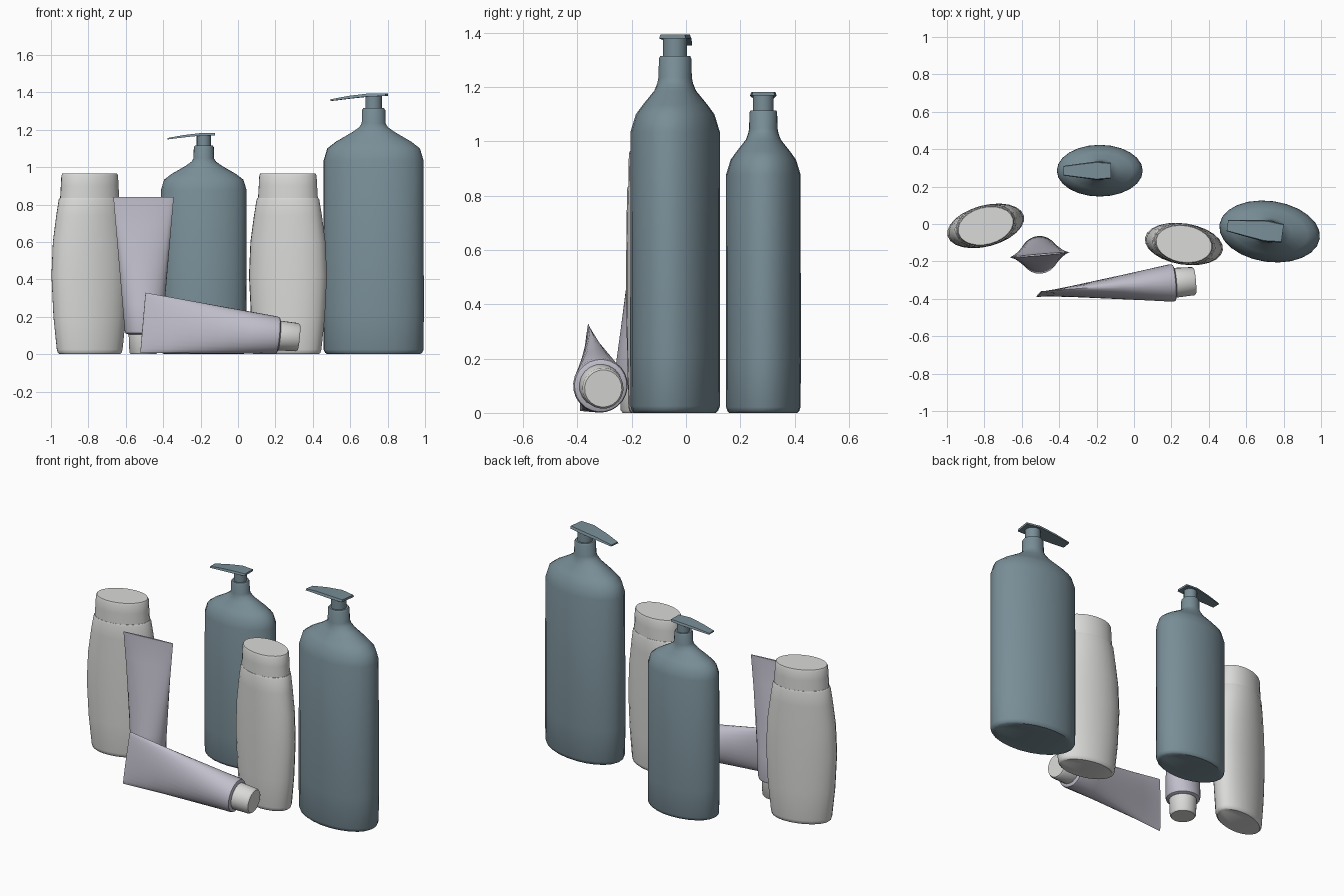
import bpy, bmesh
from math import cos, sin, pi, radians
from mathutils import Matrix, Vector

cube = bpy.data.objects.get("Cube")
if cube:
    bpy.data.objects.remove(cube, do_unlink=True)


def material(name, rgb):
    m = bpy.data.materials.new(name)
    m.use_nodes = True
    m.diffuse_color = (*rgb, 1)
    m.node_tree.nodes["Principled BSDF"].inputs["Base Color"].default_value = (*rgb, 1)
    return m


SLATE = material("slate_blue", (0.19, 0.27, 0.31))
WHITE = material("off_white", (0.70, 0.70, 0.69))
LAVENDER = material("pale_lavender", (0.53, 0.52, 0.60))


def finish(name, bm, mat, matrix):
    bmesh.ops.recalc_face_normals(bm, faces=bm.faces[:])
    mesh = bpy.data.meshes.new(name)
    bm.to_mesh(mesh)
    bm.free()
    mesh.materials.append(mat)
    ob = bpy.data.objects.new(name, mesh)
    bpy.context.collection.objects.link(ob)
    ob.matrix_world = matrix
    bpy.ops.object.select_all(action="DESELECT")
    ob.select_set(True)
    bpy.context.view_layer.objects.active = ob
    bpy.ops.object.shade_smooth_by_angle(angle=radians(40))
    return ob


def loft(name, rings, mat, matrix, sides=24):
    """Skin a stack of ellipses given as (height, half width, half depth)."""
    bm = bmesh.new()
    loops = []
    for z, a, b in rings:
        angles = [2 * pi * i / sides for i in range(sides)]
        loops.append([bm.verts.new((a * cos(t), b * sin(t), z)) for t in angles])
    for low, high in zip(loops, loops[1:]):
        for i in range(sides):
            j = (i + 1) % sides
            bm.faces.new((low[i], low[j], high[j], high[i]))
    bm.faces.new(loops[0][::-1])
    bm.faces.new(loops[-1])
    return finish(name, bm, mat, matrix)


def spout(name, mat, matrix):
    """Tapered, drooping lever: stations of (x, half width, bottom, top)."""
    stations = [(0.07, 0.050, 1.380, 1.394), (-0.02, 0.058, 1.378, 1.394),
                (-0.13, 0.044, 1.366, 1.381), (-0.228, 0.030, 1.354, 1.363)]
    bm = bmesh.new()
    loops = [[bm.verts.new(p) for p in ((x, -w, lo), (x, w, lo), (x, w * 0.9, hi), (x, -w * 0.9, hi))]
             for x, w, lo, hi in stations]
    for p, q in zip(loops, loops[1:]):
        for i in range(4):
            j = (i + 1) % 4
            bm.faces.new((p[i], p[j], q[j], q[i]))
    bm.faces.new(loops[0])
    bm.faces.new(loops[-1])
    finish(name, bm, mat, matrix)


def standing(x, y, turn, scale=1.0):
    return (Matrix.Translation((x, y, 0)) @ Matrix.Rotation(radians(turn), 4, "Z")
            @ Matrix.Scale(scale, 4))


def pump_bottle(prefix, matrix):
    body = [(0, 0.25, 0.148), (0.008, 0.262, 0.156), (0.025, 0.27, 0.162),
            (0.22, 0.271, 0.163), (1.035, 0.27, 0.162), (1.10, 0.25, 0.142),
            (1.135, 0.205, 0.117), (1.187, 0.115, 0.076), (1.214, 0.077, 0.066),
            (1.235, 0.064, 0.062), (1.305, 0.063, 0.060), (1.315, 0.056, 0.056)]
    loft(prefix + "_bottle", body, SLATE, matrix)
    collar = [(1.31, 0.045, 0.045), (1.385, 0.045, 0.045)]
    loft(prefix + "_pump_collar", collar, SLATE, matrix, 16)
    spout(prefix + "_pump_spout", SLATE, matrix)


def shampoo_bottle(prefix, matrix):
    body = [(0, 0.166, 0.092), (0.008, 0.176, 0.100), (0.025, 0.181, 0.103),
            (0.2, 0.200, 0.107), (0.42, 0.211, 0.110), (0.6, 0.203, 0.110),
            (0.74, 0.184, 0.109), (0.825, 0.170, 0.108), (0.835, 0.164, 0.105)]
    loft(prefix + "_bottle", body, WHITE, matrix)
    cap = [(0.833, 0.162, 0.104), (0.9, 0.158, 0.103), (0.955, 0.155, 0.102), (0.965, 0.150, 0.098)]
    loft(prefix + "_bottle_cap", cap, WHITE, matrix)


def tube(prefix, matrix):
    # Round at the cap end, pressed flat into a crimp at the far end
    body = [(0.105, 0.08, 0.08), (0.112, 0.097, 0.097), (0.125, 0.101, 0.101)]
    for i in range(1, 6):
        t = i / 5
        body.append((0.125 + 0.70 * t, 0.101 + 0.06 * t, 0.101 * (1 - t) + 0.005 * t))
    body.append((0.84, 0.162, 0.005))
    loft(prefix + "_tube", body, LAVENDER, matrix)
    cap = [(0, 0.069, 0.069), (0.01, 0.076, 0.076), (0.107, 0.08, 0.08)]
    loft(prefix + "_tube_cap", cap, WHITE, matrix, 20)


pump_bottle("large_pump", standing(0.725, -0.04, -8))
pump_bottle("small_pump", standing(-0.183, 0.285, 0, 0.848))
shampoo_bottle("right_white", standing(-0.793, -0.01, 15))
shampoo_bottle("left_white", standing(0.267, -0.107, -9))
tube("standing", standing(-0.505, -0.165, 5))

# Lying tube: its axis runs from the cap back to an upright crimp
start = Vector((0.325, -0.305, 0.09))
axis = (Vector((-0.508, -0.375, 0.168)) - start).normalized()
crimp = Vector((0.025, 0.03, 0.325))
crimp = (crimp - axis * crimp.dot(axis)).normalized()
frame = Matrix((crimp, axis.cross(crimp), axis)).transposed().to_4x4()
tube("lying", Matrix.Translation(start) @ frame)
